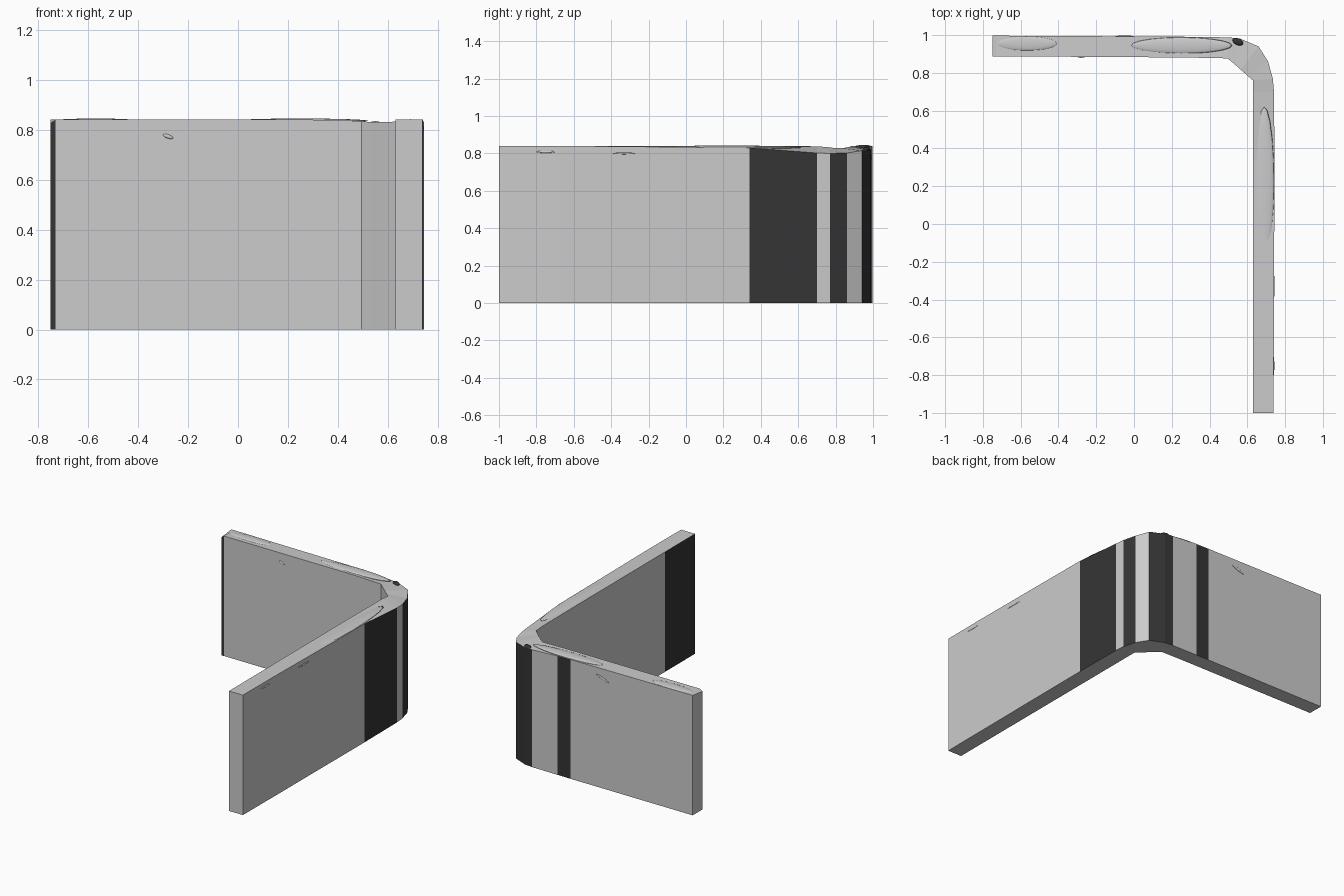
import bpy, bmesh, math
from mathutils import Matrix, Vector

if "Cube" in bpy.data.objects:
    bpy.data.objects.remove(bpy.data.objects["Cube"])


def material(name, v):
    m = bpy.data.materials.new(name)
    m.diffuse_color = (v, v, v, 1)
    m.use_nodes = True
    m.node_tree.nodes["Principled BSDF"].inputs["Base Color"].default_value = m.diffuse_color
    return m


LIGHT = material("light grey", 0.6)
DARK = material("charcoal", 0.035)


def finish(bm, name, mats):
    bmesh.ops.recalc_face_normals(bm, faces=bm.faces)
    me = bpy.data.meshes.new(name)
    bm.to_mesh(me)
    bm.free()
    ob = bpy.data.objects.new(name, me)
    bpy.context.collection.objects.link(ob)
    for m in mats:
        me.materials.append(m)
    return ob


# Wall stations: inner x, inner y, outer x, outer y, inner top, outer top
stations = [
    (-.75, .888, -.75, .997, .827, .84),
    (-.73, .888, -.73, .997, .84, .84),
    (.20, .882, .20, .992, .84, .835),
    (.30, .881, .30, .991, .84, .833),
    (.495, .877, .50, .988, .835, .822),
    (.53, .848, .56, .982, .83, .818),
    (.565, .817, .66, .94, .83, .815),
    (.60, .786, .71, .86, .83, .802),
    (.63, .76, .735, .77, .833, .80),
    (.63, .70, .741, .70, .838, .802),
    (.63, .34, .744, .34, .84, .83),
    (.63, -.67, .740, -.67, .84, .84),
    (.63, -1, .738, -1, .84, .84),
]
DARK_INNER = {0, 11}          # painted bands on the inside
DARK_OUTER = {2, 4, 5, 7, 9}  # painted bands on the outside

# Bent wall
bm = bmesh.new()
rings = []
for ix, iy, ox, oy, zi, zo in stations:
    rings.append([bm.verts.new(p) for p in
                  ((ix, iy, 0), (ix, iy, zi), (ox, oy, zo), (ox, oy, 0))])
for i, (a, b) in enumerate(zip(rings, rings[1:])):
    for k in range(4):
        n = (k + 1) % 4
        f = bm.faces.new((a[k], a[n], b[n], b[k]))
        if (k == 0 and i in DARK_INNER) or (k == 2 and i in DARK_OUTER):
            f.material_index = 1
bm.faces.new(rings[0])
bm.faces.new(rings[-1][::-1])
finish(bm, "corner_wall", [LIGHT, DARK])


# Shallow worn swellings and chips, as flattened ellipsoids
def swelling(name, centre, radii, turn=0, axis='X', mat=LIGHT):
    bm = bmesh.new()
    bmesh.ops.create_uvsphere(bm, u_segments=20, v_segments=10, radius=1)
    m = (Matrix.Translation(centre) @ Matrix.Rotation(turn, 4, axis)
         @ Matrix.Diagonal(Vector(radii)).to_4x4())
    bmesh.ops.transform(bm, matrix=m, verts=bm.verts)
    for f in bm.faces:
        f.smooth = True
    finish(bm, name, [mat])


swelling("top_swelling_left", (-.57, .955, .837), (.165, .038, .008))
swelling("top_swelling_right", (.25, .945, .836), (.27, .043, .009))
swelling("top_swelling_arm", (.69, .22, .832), (.052, .40, .010))
swelling("front_chip", (-.28, .886, .773), (.022, .006, .008), .35, 'Y')
swelling("back_chip", (-.05, .994, .77), (.05, .004, .008), -.35, 'Y')
swelling("side_chip_front", (.739, -.75, .808), (.004, .05, .006))
swelling("side_chip_middle", (.740, -.33, .80), (.004, .07, .005))
swelling("corner_dark_chip", (.55, .965, .822), (.03, .018, .012), -.4, 'Z', DARK)
